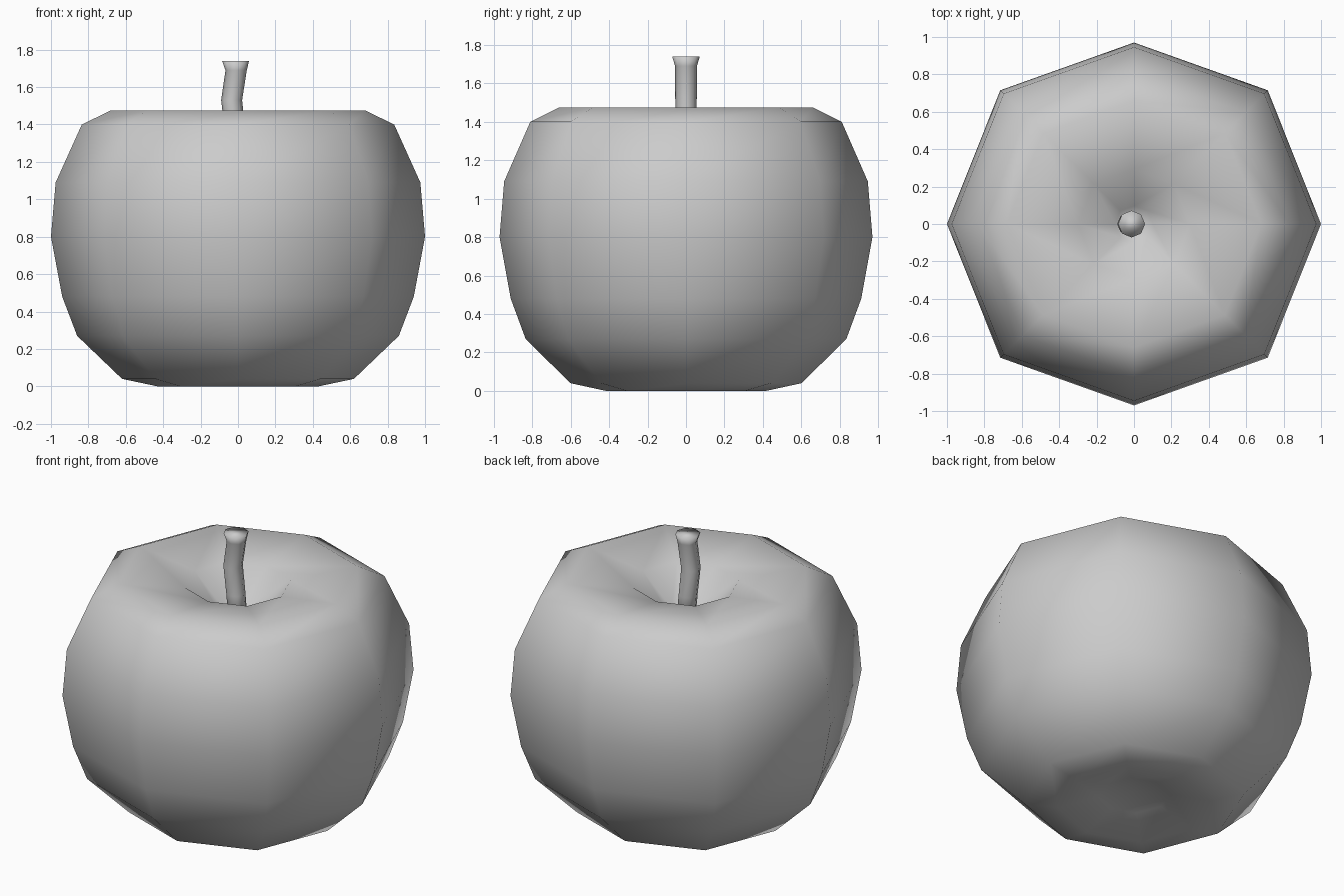
import bpy, bmesh
from math import cos, sin, pi

if "Cube" in bpy.data.objects:
    bpy.data.objects.remove(bpy.data.objects["Cube"])

SIDES = 8
# Slightly uneven octagon: x corners, diagonals, y corners
LOBE = [1.0, 1.011, 0.97, 1.011]


def lofted(name, rings, uneven=False, start=None, end=None):
    """Skin rings of (radius, z, x offset); close ends with a fan or an n-gon."""
    bm = bmesh.new()
    loops = []
    for r, z, ox in rings:
        loop = []
        for i in range(SIDES):
            a = 2 * pi * i / SIDES
            k = r * (LOBE[i % 4] if uneven else 1)
            loop.append(bm.verts.new((ox + k * cos(a), k * sin(a), z)))
        loops.append(loop)
    for lo, hi in zip(loops, loops[1:]):
        for i in range(SIDES):
            j = (i + 1) % SIDES
            bm.faces.new((lo[i], lo[j], hi[j], hi[i]))
    for loop, z in ((loops[0], start), (loops[-1], end)):
        if z is None:
            bm.faces.new(loop)
        else:
            c = bm.verts.new((0, 0, z))
            for i in range(SIDES):
                bm.faces.new((loop[i], loop[(i + 1) % SIDES], c))
    bmesh.ops.recalc_face_normals(bm, faces=bm.faces)
    mesh = bpy.data.meshes.new(name)
    bm.to_mesh(mesh)
    bm.free()
    for p in mesh.polygons:
        p.use_smooth = True
    obj = bpy.data.objects.new(name, mesh)
    bpy.context.collection.objects.link(obj)
    return obj


# Fruit body: base dimple, belly, shoulder, then down into the stem hollow
body = [(0.20, 0.06), (0.43, 0.0), (0.62, 0.04), (0.86, 0.27), (0.94, 0.48),
        (1.0, 0.80), (0.975, 1.09), (0.835, 1.40), (0.68, 1.475),
        (0.30, 1.42), (0.10, 1.24)]
lofted("apple_body", [(r, z, 0) for r, z in body], True, 0.09, 1.20)

# Bent stem with a flared tip
lofted("apple_stem", [(0.055, 1.19, 0.0), (0.055, 1.36, -0.015),
                      (0.056, 1.53, -0.034), (0.057, 1.69, -0.010),
                      (0.072, 1.74, -0.013)])
